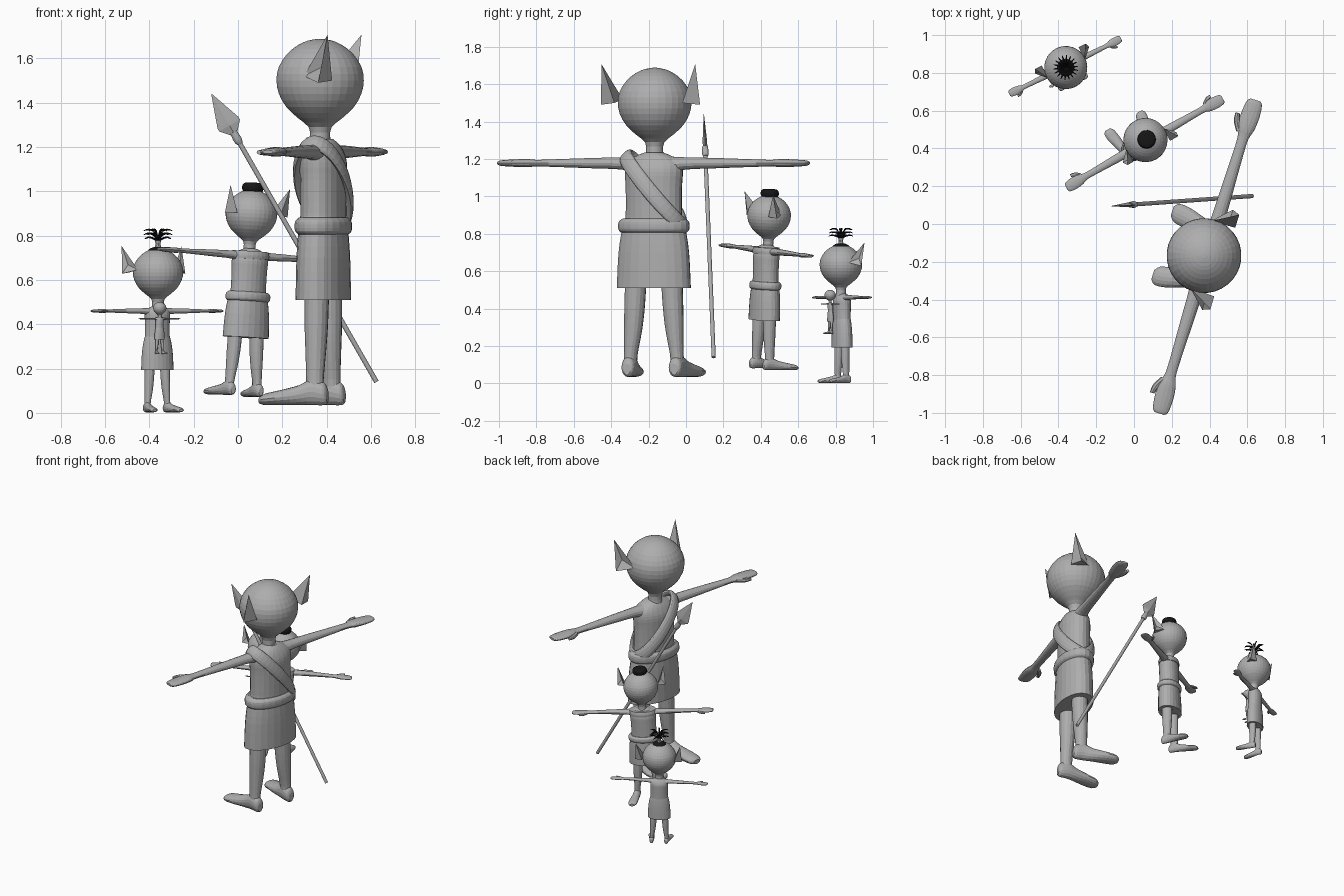
import bpy, bmesh, math
from mathutils import Matrix, Vector

if "Cube" in bpy.data.objects:
    bpy.data.objects.remove(bpy.data.objects["Cube"])

def material(name, v):
    m = bpy.data.materials.new(name)
    m.diffuse_color = (v, v, v, 1)
    m.use_nodes = True
    m.node_tree.nodes["Principled BSDF"].inputs["Base Color"].default_value = m.diffuse_color
    return m

GREY = material("clay_grey", 0.42)
BLACK = material("hair_black", 0.008)
T, I = Matrix.Translation, Matrix.Identity(4)

def finish(name, bm, M, mat):
    bmesh.ops.transform(bm, matrix=M, verts=bm.verts)
    bmesh.ops.recalc_face_normals(bm, faces=bm.faces)
    me = bpy.data.meshes.new(name)
    bm.to_mesh(me)
    bm.free()
    me.materials.append(mat)
    bpy.context.collection.objects.link(bpy.data.objects.new(name, me))

# Cross-sections: centre, first axis, second axis
def flat(z, a, b, x=0, y=0):
    return Vector((x, y, z)), Vector((a, 0, 0)), Vector((0, b, 0))

def side(x, y, z, ry, rz):
    return Vector((x, y, z)), Vector((0, ry, 0)), Vector((0, 0, rz))

def fore(y, x, z, rx, rz):
    return Vector((x, y, z)), Vector((rx, 0, 0)), Vector((0, 0, rz))

def smooth(rings, k):
    out = []
    for i in range(len(rings) - 1):
        q = [rings[max(0, min(len(rings) - 1, i + d))] for d in (-1, 0, 1, 2)]
        for s in range(k):
            t = s / k
            out.append(tuple(0.5 * (2 * b + (c - a) * t + (2 * a - 5 * b + 4 * c - d) * t * t
                                    + (3 * b - a - 3 * c + d) * t ** 3) for a, b, c, d in zip(*q)))
    return out + [rings[-1]]

def loft(name, rings, M=I, mat=GREY, n=20, k=3, closed=False):
    if k > 1:
        rings = smooth(rings, k)
    bm = bmesh.new()
    loops = []
    for c, u, v in rings:
        loops.append([bm.verts.new(c + u * math.cos(math.tau * j / n) + v * math.sin(math.tau * j / n))
                      for j in range(n)])
    for i in range(len(loops) - (0 if closed else 1)):
        a, b = loops[i], loops[(i + 1) % len(loops)]
        for j in range(n):
            bm.faces.new((a[j], a[(j + 1) % n], b[(j + 1) % n], b[j]))
    if not closed:
        bm.faces.new(loops[0])
        bm.faces.new(loops[-1])
    finish(name, bm, M, mat)

def ear(name, M):
    bm = bmesh.new()
    p = [bm.verts.new(v) for v in ((.185, -.035, 1.52), (.19, .1, 1.5), (.277, .06, 1.49),
                                   (.262, .1, 1.707), (.225, .06, 1.56))]
    for f in ((0, 4, 3), (0, 2, 4), (2, 3, 4), (0, 1, 2), (1, 0, 3), (2, 1, 3)):
        bm.faces.new([p[i] for i in f])
    finish(name, bm, M, GREY)

HEAD = ((1.18, .055), (1.24, .046), (1.29, .052), (1.33, .10), (1.38, .153), (1.44, .187), (1.50, .198),
        (1.56, .188), (1.62, .15), (1.66, .1), (1.68, .055), (1.688, .012))

def figure(name, pos, angle, roll, scale, head_scale, belt=True, ears=True):
    """One goblin; scaled about its arm height. Returns body and head matrices."""
    M = (T(pos) @ Matrix.Rotation(math.radians(angle), 4, 'Z') @ Matrix.Rotation(math.radians(roll), 4, 'Y')
         @ Matrix.Diagonal((*scale, 1)) @ T((0, 0, -1.178)))
    k = [head_scale / s for s in scale]
    H = M @ T((0, -.015, 1.24)) @ Matrix.Diagonal((*k, 1)) @ T((0, 0, -1.24))
    loft(name + "_head", [flat(z, r, r) for z, r in HEAD], H, n=32, k=2)
    loft(name + "_torso", [flat(.78, .168, .1), flat(.9, .155, .098), flat(1.05, .155, .1), flat(1.13, .16, .1),
                           flat(1.18, .15, .085), flat(1.215, .1, .065), flat(1.235, .05, .045)], M, n=24)
    loft(name + "_skirt", [flat(.51, .205, .115), flat(.7, .195, .112), flat(.83, .174, .104),
                           flat(.9, .152, .095)], M, n=24)
    if belt:
        loft(name + "_belt", [flat(.805, .178, .104), flat(.822, .195, .12), flat(.862, .195, .12),
                              flat(.882, .172, .102)], M, n=24)
    for s, tag in ((1, "_left_"), (-1, "_right_")):
        S = M @ Matrix.Diagonal((s, 1, 1, 1))
        loft(name + tag + "arm", [
            side(.08, 0, 1.165, .06, .05), side(.17, 0, 1.176, .04, .034), side(.35, 0, 1.178, .034, .028),
            side(.58, 0, 1.178, .028, .02), side(.66, 0, 1.178, .03, .018), side(.71, 0, 1.178, .045, .022),
            side(.78, .002, 1.178, .05, .02), side(.85, .004, 1.178, .042, .015),
            side(.868, .004, 1.178, .025, .008)], S, n=14)
        loft(name + tag + "thumb", [side(.68, -.025, 1.176, .02, .014), side(.73, -.055, 1.176, .018, .014),
                                    side(.775, -.066, 1.176, .012, .01)], S, n=8)
        loft(name + tag + "leg", [flat(.56, .058, .056, .1), flat(.4, .055, .053, .108), flat(.28, .048, .047, .116),
                                  flat(.15, .036, .04, .129), flat(.08, .038, .042, .132)], S, n=16)
        loft(name + tag + "foot", [
            fore(.06, .132, .075, .02, .03), fore(.045, .132, .085, .035, .05), fore(-.01, .134, .095, .042, .06),
            fore(-.07, .146, .08, .046, .045), fore(-.16, .165, .068, .055, .033),
            fore(-.22, .174, .061, .05, .026), fore(-.245, .176, .056, .025, .015)], S, n=16)
        if ears:
            ear(name + tag + "ear", H @ Matrix.Diagonal((s, 1, 1, 1)) @ T((0, .015, 0)))
    return M, H

tall, _ = figure("tall", (.385, -.172, 1.178), -107, 0, (1, 1, 1), 1)
middle, middle_head = figure("middle", (.055, .43, .71), 209.7, -3.6, (.55, .64, .555), .59)
small, small_head = figure("small", (-.364, .834, .46), 26.4, 0, (.38, .44, .40), .575, belt=False)
figure("doll", (-.354, .772, .425), 26.4, 0, (.12, .13, .14), .15, belt=False, ears=False)

# Shoulder sash of the tall figure: flat band from left shoulder to right hip
sash = []
for i in range(40):
    t = math.tau * i / 40
    c, s = math.cos(t), math.sin(t)
    tangent = Vector((-.165 * s, .118 * c, -.19 * s)).normalized()
    out = Vector((c, 1.4 * s, .5 * (1 + c)))
    out = (out - tangent * out.dot(tangent)).normalized()
    sash.append((Vector((-.005 + .16 * c, .112 * s, 1.035 + .185 * c)), out * .018, tangent.cross(out) * .042))
loft("tall_sash", sash, tall, n=12, k=1, closed=True)

# Shirt collar and flat tuft of the middle figure
loft("middle_collar", [flat(1.15, .166, .104), flat(1.18, .168, .106), flat(1.212, .16, .098)], middle, n=24)
loft("middle_hair", [flat(1.665, .07, .07), flat(1.69, .082, .082), flat(1.72, .08, .08), flat(1.738, .06, .06),
                     flat(1.742, .01, .01)], middle_head, BLACK, n=20)

# Topknot of the small figure: cap, stem and a fountain of strands
loft("small_hair_cap", [flat(1.655, .085, .085), flat(1.675, .078, .078), flat(1.695, .045, .045),
                        flat(1.70, .01, .01)], small_head, BLACK)
loft("small_hair_stem", [flat(1.68, .03, .03), flat(1.72, .02, .02), flat(1.75, .026, .026)], small_head, n=10)
for i in range(18):
    R = small_head @ Matrix.Rotation(math.tau * i / 18, 4, 'Z')
    h = .03 * (i % 3)
    loft("small_hair_strand", [side(0, 0, 1.74, .008, .008), side(.04, 0, 1.765 + h, .008, .008),
                               side(.085, 0, 1.775 + h, .007, .007), side(.115, 0, 1.765 + h, .003, .003)],
         R, BLACK, n=6)

# Leaning spear, built along its own axis
tail, tip = Vector((.625, .148, .14)), Vector((-.12, .095, 1.44))
axis = tip - tail
L = axis.length
Z = axis.normalized()
X = Vector((0, 1, 0)).cross(Z).normalized()
A = T(tail) @ Matrix((X, Z.cross(X), Z)).transposed().to_4x4()
loft("spear_shaft", [flat(0, .011, .011), flat(L - .2, .011, .011)], A, n=12, k=1)
loft("spear_binding", [flat(L - .26, .013, .013), flat(L - .24, .019, .018), flat(L - .2, .016, .015)], A, n=12)
loft("spear_blade", [flat(L - .235, .012, .012), flat(L - .205, .018, .012), flat(L - .165, .054, .012),
                     flat(L - .15, .054, .011), flat(L, .001, .001)], A, n=4, k=1)
